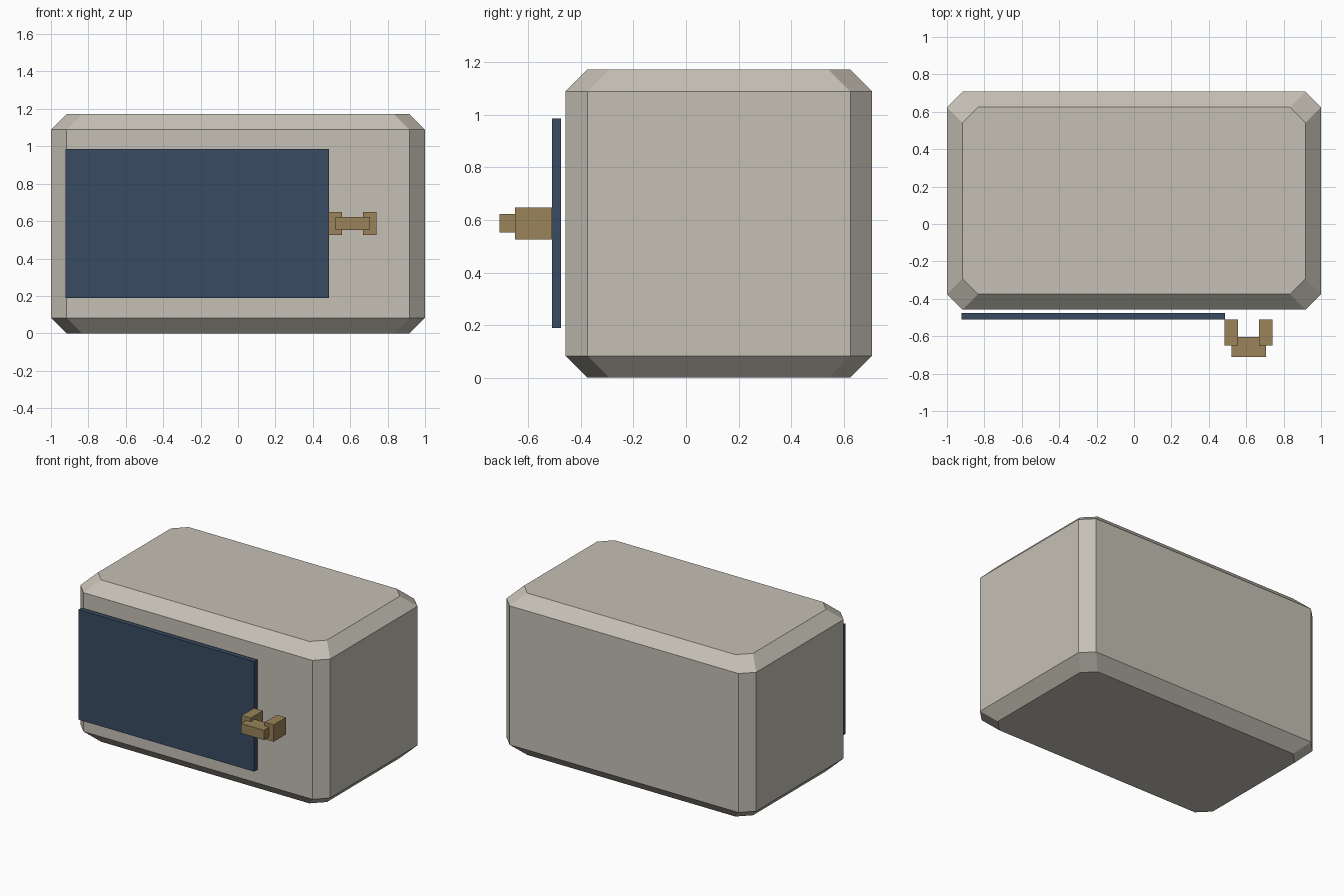
import bpy
import bmesh

if "Cube" in bpy.data.objects:
    bpy.data.objects.remove(bpy.data.objects["Cube"])


def material(name, color):
    mat = bpy.data.materials.new(name)
    mat.diffuse_color = (*color, 1)
    mat.use_nodes = True
    mat.node_tree.nodes["Principled BSDF"].inputs["Base Color"].default_value = mat.diffuse_color
    return mat


def add_object(name, bm, mat):
    bmesh.ops.recalc_face_normals(bm, faces=bm.faces)
    mesh = bpy.data.meshes.new(name)
    bm.to_mesh(mesh)
    bm.free()
    mesh.materials.append(mat)
    obj = bpy.data.objects.new(name, mesh)
    bpy.context.collection.objects.link(obj)
    return obj


def box(name, lo, hi, mat):
    bm = bmesh.new()
    bmesh.ops.create_cube(bm, size=1)
    for v in bm.verts:
        v.co = [hi[i] if v.co[i] > 0 else lo[i] for i in range(3)]
    return add_object(name, bm, mat)


def octagon(hx, hy, c):
    # Rectangle outline with its four corners cut off
    return [(hx, hy - c), (hx - c, hy), (c - hx, hy), (-hx, hy - c),
            (-hx, c - hy), (c - hx, -hy), (hx - c, -hy), (hx, c - hy)]


def chamfered_body(name, hx, y0, y1, height, c, mat):
    bm = bmesh.new()
    cy, hy = (y0 + y1) / 2, (y1 - y0) / 2
    rings = []
    for z, inset in ((0, c), (c, 0), (height - c, 0), (height, c)):
        rings.append([bm.verts.new((x, y + cy, z))
                      for x, y in octagon(hx - inset, hy - inset, c)])
    for a, b in zip(rings, rings[1:]):
        for i in range(8):
            j = (i + 1) % 8
            bm.faces.new((a[i], a[j], b[j], b[i]))
    bm.faces.new(rings[0])
    bm.faces.new(rings[-1])
    return add_object(name, bm, mat)


cream = material("cream_enamel", (0.56, 0.53, 0.46))
navy = material("dark_blue_glass", (0.04, 0.07, 0.12))
brass = material("brass", (0.32, 0.23, 0.10))

# Casing with chamfered edges and corners
chamfered_body("casing", 1.0, -0.458, 0.708, 1.172, 0.083, cream)

# Front panel, held slightly off the casing
box("front_panel", (-0.921, -0.51, 0.188), (0.487, -0.475, 0.985), navy)

# Handle: two posts and a grip bar
for side, x in (("left", 0.521), ("right", 0.705)):
    box(f"handle_post_{side}", (x - 0.036, -0.65, 0.526), (x + 0.036, -0.51, 0.648), brass)
box("handle_bar", (0.522, -0.71, 0.552), (0.705, -0.604, 0.622), brass)
